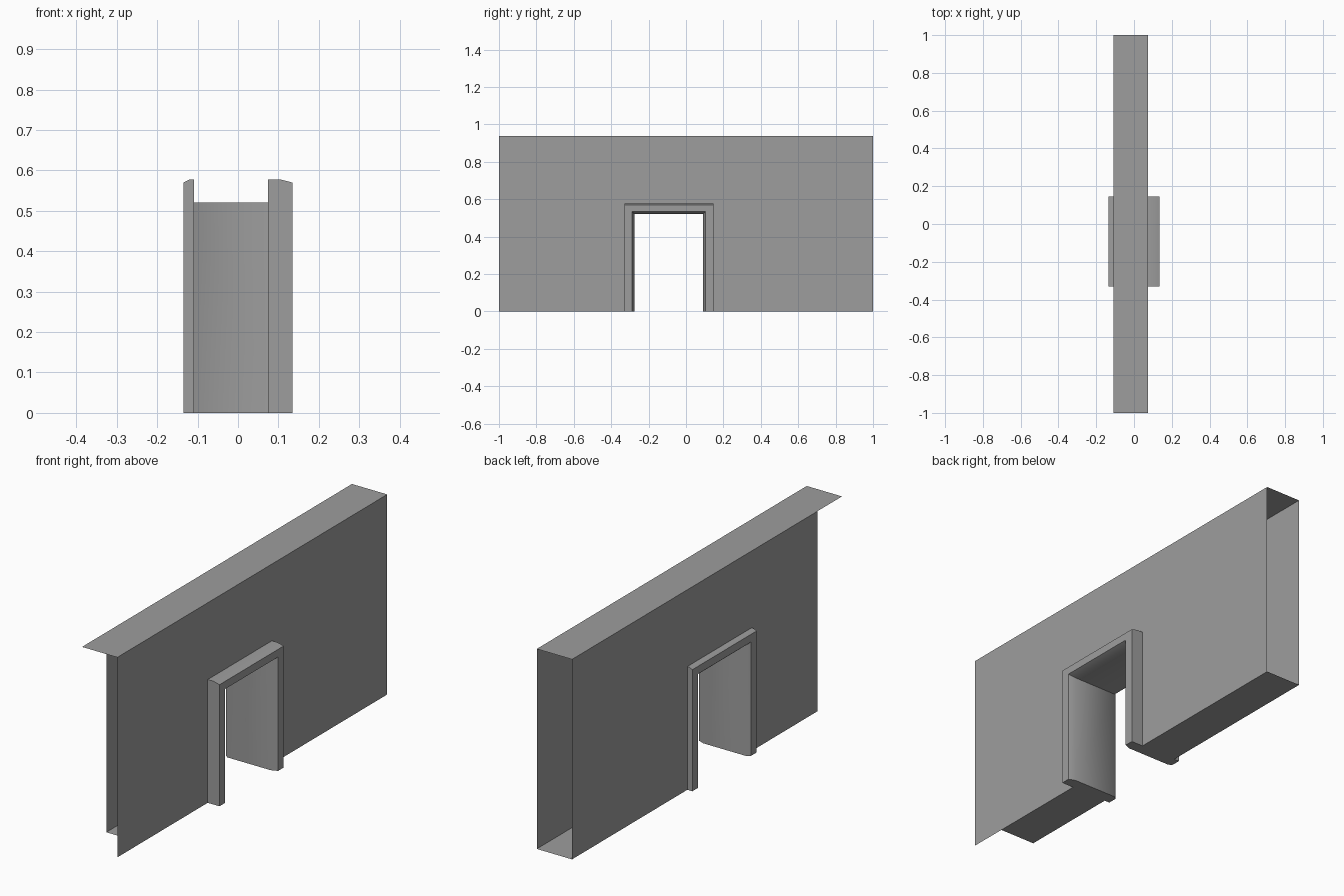
import bpy
import bmesh
import math

if "Cube" in bpy.data.objects:
    bpy.data.objects.remove(bpy.data.objects["Cube"])

X0, X1 = -0.109, 0.074     # wall faces
TOP = 0.938
CUT = -0.82                # back side and floor stop short of the top strip here
YC = -0.092                # doorway centre
W, H = 0.238, 0.578        # outer half-width and height of the door frame

grey = bpy.data.materials.new("dark_grey")
grey.diffuse_color = (0.34, 0.34, 0.34, 1)
grey.use_nodes = True
grey.node_tree.nodes["Principled BSDF"].inputs["Base Color"].default_value = grey.diffuse_color


def u_points(x, w, h):
    """Doorway-shaped path (left foot, left corner, right corner, right foot)."""
    return [(x, YC - w, 0), (x, YC - w, h), (x, YC + w, h), (x, YC + w, 0)]


def finish(name, bm):
    bmesh.ops.remove_doubles(bm, verts=bm.verts[:], dist=1e-5)
    bmesh.ops.recalc_face_normals(bm, faces=bm.faces[:])
    mesh = bpy.data.meshes.new(name)
    bm.to_mesh(mesh)
    bm.free()
    mesh.materials.append(grey)
    obj = bpy.data.objects.new(name, mesh)
    bpy.context.collection.objects.link(obj)
    return obj


def face(bm, pts):
    return bm.faces.new([bm.verts.new(p) for p in pts])


# Hollow wall shell: two sides with a doorway notch, top and floor strips, open ends
bm = bmesh.new()
for x, start in ((X0, CUT), (X1, -1)):
    face(bm, [(x, start, 0), *u_points(x, W, H), (x, 1, 0), (x, 1, TOP), (x, start, TOP)])
for z, ya, yb in ((TOP, -1, 1), (0, CUT, YC - W), (0, YC + W, 1)):
    face(bm, [(X0, ya, z), (X1, ya, z), (X1, yb, z), (X0, yb, z)])
finish("wall", bm)

# Door frame and lining: one section (x, half-width, height) swept round the doorway
section = [
    (X1, W, H), (0.104, W, H), (0.135, W, 0.570),
    (0.135, 0.196, 0.534), (0.104, 0.184, 0.521),
    (-0.120, 0.184, 0.521), (-0.135, 0.196, 0.534),
    (-0.135, W, 0.570), (-0.120, W, H), (X0, W, H),
]
bm = bmesh.new()
rows = [[bm.verts.new(p) for p in u_points(*s)] for s in section]
for a, b in zip(rows, rows[1:]):
    for i in range(3):
        bm.faces.new((a[i], a[i + 1], b[i + 1], b[i]))
for foot in (0, 3):
    bm.faces.new([r[foot] for r in rows])
frame = finish("door_frame", bm)

bpy.ops.object.select_all(action='DESELECT')
frame.select_set(True)
bpy.context.view_layer.objects.active = frame
bpy.ops.object.shade_smooth_by_angle(angle=math.radians(45))
